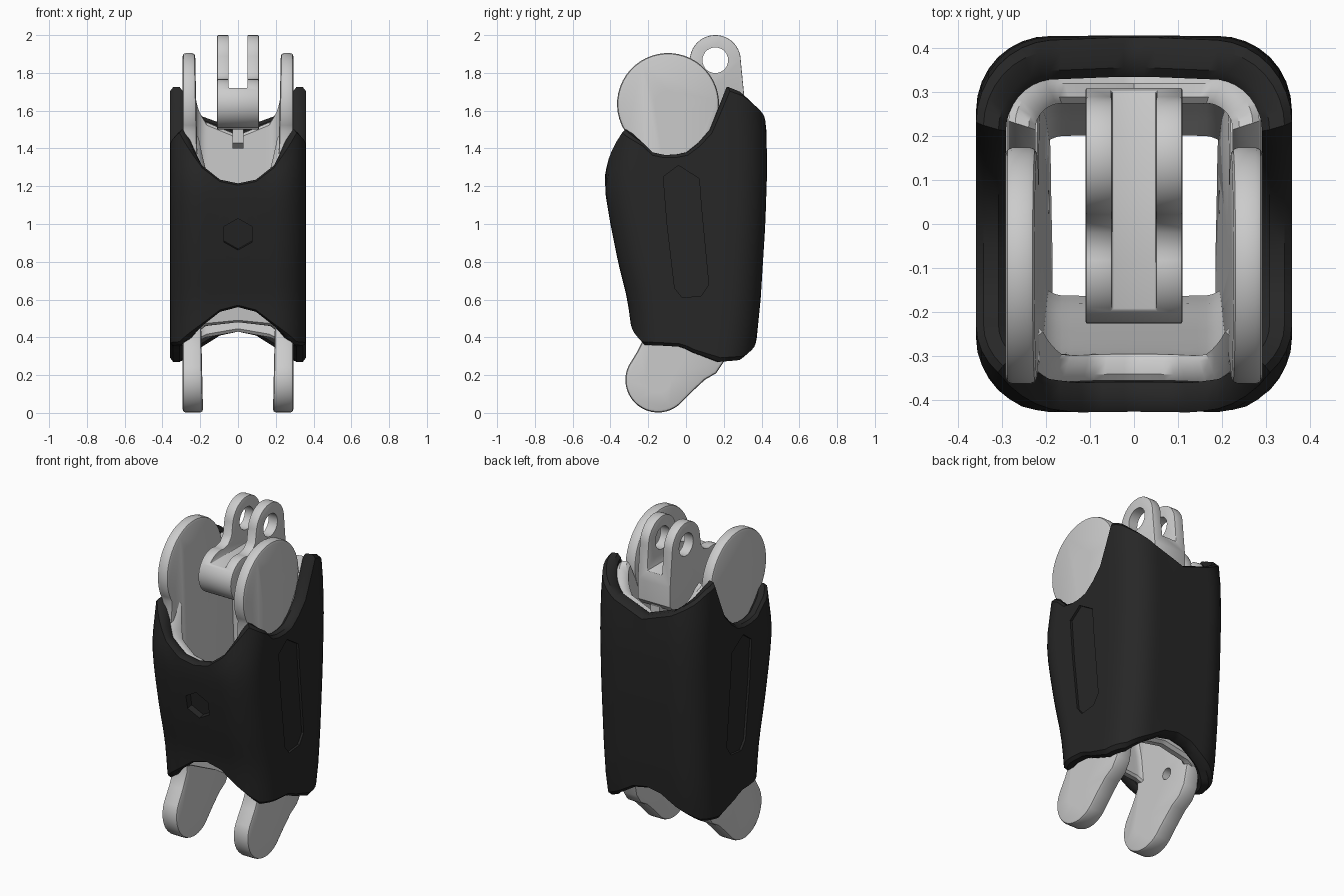
import bpy, bmesh
from math import sin, cos, radians, pi
from mathutils import Vector

if "Cube" in bpy.data.objects:
    bpy.data.objects.remove(bpy.data.objects["Cube"])


def interp(table, t):
    if t <= table[0][0]:
        return table[0][1]
    for (a, va), (b, vb) in zip(table, table[1:]):
        if t <= b:
            return va + (vb - va) * (t - a) / (b - a)
    return table[-1][1]


def finish(bm, name):
    bmesh.ops.recalc_face_normals(bm, faces=bm.faces[:])
    me = bpy.data.meshes.new(name)
    bm.to_mesh(me)
    bm.free()
    ob = bpy.data.objects.new(name, me)
    bpy.context.collection.objects.link(ob)
    return ob


def activate(ob):
    bpy.ops.object.select_all(action='DESELECT')
    ob.select_set(True)
    bpy.context.view_layer.objects.active = ob


def bevel(ob, width=0.016):
    m = ob.modifiers.new("bevel", 'BEVEL')
    m.width, m.segments, m.limit_method, m.angle_limit = width, 2, 'ANGLE', radians(50)
    activate(ob)
    bpy.ops.object.modifier_apply(modifier=m.name)


def cut(ob, *cutters):
    for c in cutters:
        m = ob.modifiers.new("cut", 'BOOLEAN')
        m.operation, m.object, m.solver = 'DIFFERENCE', c, 'EXACT'
        activate(ob)
        bpy.ops.object.modifier_apply(modifier=m.name)


def smooth(ob):
    activate(ob)
    bpy.ops.object.shade_smooth_by_angle(angle=radians(35))


helpers = []


def helper(ob):
    ob.hide_render = True
    helpers.append(ob)
    return ob


def cylinder(name, loc, axis, r, length, n=28):
    bm = bmesh.new()
    bmesh.ops.create_cone(bm, cap_ends=True, segments=n, radius1=r, radius2=r, depth=length)
    rot = Vector(axis).to_track_quat('Z', 'Y').to_matrix()
    for v in bm.verts:
        v.co = rot @ v.co + Vector(loc)
    return finish(bm, name)


def prism(name, profile, x0, x1):
    """Extrude a (y, z) profile between two x values."""
    bm = bmesh.new()
    f = bm.faces.new([bm.verts.new((x0, y, z)) for y, z in profile])
    ext = bmesh.ops.extrude_face_region(bm, geom=[f])
    for v in ext['geom']:
        if isinstance(v, bmesh.types.BMVert):
            v.co.x = x1
    return finish(bm, name)


def arc(cy, cz, r, a0, a1, n):
    return [(cy + r * cos(radians(a0 + (a1 - a0) * i / n)),
             cz + r * sin(radians(a0 + (a1 - a0) * i / n))) for i in range(n + 1)]


def section(s, hw, f, b, r):
    """Half a rounded rectangle: 0-1 front, 1-2 corner, 2-3 side, 3-4 corner, 4-5 back."""
    k, t = min(int(s), 4), s - min(int(s), 4)
    if k == 0:
        return (hw - r) * t, f
    if k == 1:
        return hw - r + r * sin(t * pi / 2), f + r - r * cos(t * pi / 2)
    if k == 2:
        return hw, f + r + (b - f - 2 * r) * t
    if k == 3:
        return hw - r + r * cos(t * pi / 2), b - r + r * sin(t * pi / 2)
    return (hw - r) * (1 - t), b


def shell(name, top, bottom, outer, inner, per=8, rows=12):
    """Hollow tube whose rim heights follow the tables around the section."""
    loop = [(0.015 + 0.97 * i / rows, 0.0) for i in range(rows + 1)] + [(1, 0.25), (1, 0.75)]
    loop += [(t, 1 - w) for t, w in reversed(loop[:rows + 1])] + [(0, 0.75), (0, 0.25)]
    bm, cols = bmesh.new(), []
    for i in range(10 * per):
        u = i / per
        s, side = (u, 1) if u <= 5 else (10 - u, -1)
        zt, zb = interp(top, s), interp(bottom, s)
        col = []
        for t, w in loop:
            z = zb + (zt - zb) * t
            p, q = section(s, *outer(z)), section(s, *inner(z))
            col.append(bm.verts.new((side * (p[0] + (q[0] - p[0]) * w), p[1] + (q[1] - p[1]) * w, z)))
        cols.append(col)
    n = len(loop)
    for i, a in enumerate(cols):
        b = cols[(i + 1) % len(cols)]
        for j in range(n):
            bm.faces.new((a[j], b[j], b[(j + 1) % n], a[(j + 1) % n]))
    return finish(bm, name)


FRONT = [(0.3, -0.275), (0.45, -0.29), (0.6, -0.31), (0.8, -0.36), (1.0, -0.40), (1.15, -0.425), (1.25, -0.43), (1.5, -0.385)]
BACK = [(0.27, 0.35), (0.4, 0.375), (0.6, 0.395), (1.0, 0.42), (1.3, 0.43), (1.5, 0.425), (1.72, 0.40)]
LINER_BACK = [(0.3, 0.24), (0.7, 0.31), (1.0, 0.335), (1.6, 0.335)]
TOP = [(0, 1.215), (0.5, 1.235), (1, 1.31), (1.5, 1.5), (2, 1.43), (2.12, 1.38), (2.31, 1.36), (2.5, 1.38),
       (2.7, 1.46), (2.84, 1.57), (2.94, 1.70), (3, 1.725), (3.25, 1.70), (3.5, 1.65), (4, 1.57), (5, 1.5)]
BOTTOM = [(0, 0.56), (0.5, 0.535), (1, 0.46), (1.5, 0.36), (2, 0.355), (2.3, 0.35), (2.5, 0.32),
          (2.7, 0.30), (3, 0.27), (3.5, 0.28), (4, 0.35), (4.5, 0.41), (5, 0.43)]
LINER_BOTTOM = [(0, 0.48), (1, 0.46), (1.5, 0.42), (2, 0.40), (3, 0.35), (4, 0.40), (5, 0.43)]

# Shared cutters
side_hole = helper(cylinder("side_hole_cutter", (0, -0.05, 1.13), (1, 0, 0), 0.045, 1, 16))
pivot_hole = helper(cylinder("pivot_hole_cutter", (0, -0.097, 1.637), (1, 0, 0), 0.07, 1))
lug_hole = helper(cylinder("lug_hole_cutter", (0, -0.148, 0.18), (1, 0, 0), 0.07, 1))
small_hole = helper(cylinder("small_hole_cutter", (0, 0.05, 0.4), (1, 0, 0), 0.035, 0.64, 16))

# Dark outer sleeve
sleeve = shell("outer_sleeve", TOP, BOTTOM,
               lambda z: (0.36, interp(FRONT, z), interp(BACK, z), 0.17),
               lambda z: (0.292, interp(FRONT, z) + 0.068, interp(BACK, z) - 0.09, 0.10))
black = bpy.data.materials.new("dark_sleeve")
black.diffuse_color = (0.02, 0.02, 0.02, 1)
black.use_nodes = True
black.node_tree.nodes["Principled BSDF"].inputs["Base Color"].default_value = black.diffuse_color
sleeve.data.materials.append(black)

# Shallow side panels, round front dish and hex socket
panel = [(-0.12, 1.25), (-0.04, 1.31), (0.07, 1.24), (0.08, 1.1), (0.12, 0.68),
         (0.08, 0.62), (-0.02, 0.61), (-0.06, 0.66), (-0.1, 1.0)]
panels = [helper(prism("panel_cutter", panel, s * 0.346, s * 0.45)) for s in (1, -1)]
normal = Vector((0, -1, -0.17)).normalized()
spot = Vector((0, -0.39, 0.945))
dish = helper(cylinder("dish_cutter", spot + normal * 0.088, normal, 0.13, 0.2))
socket = helper(cylinder("socket_cutter", spot + normal * 0.058, normal, 0.085, 0.2, 6))
cut(sleeve, *panels, dish, socket, side_hole)
smooth(sleeve)

# Grey liner inside the sleeve
liner = shell("inner_liner", [(s, z - 0.03) for s, z in TOP], LINER_BOTTOM,
              lambda z: (0.286, interp(FRONT, z) + 0.07, interp(LINER_BACK, z), 0.10),
              lambda z: (0.225, interp(FRONT, z) + 0.13, interp(LINER_BACK, z) - 0.06, 0.06))
cut(liner, side_hole, small_hole)
smooth(liner)

# Side plates: pivot disc on top, lug below
plate_profile = arc(-0.095, 1.635, 0.27, -40, 212, 34)
plate_profile += [(-0.33, 1.4), (-0.34, 1.2), (-0.29, 0.85), (-0.22, 0.55), (-0.21, 0.42), (-0.255, 0.33)]
plate_profile += arc(-0.148, 0.175, 0.173, 155, 310, 18)
plate_profile += [(0.03, 0.11), (0.10, 0.175), (0.16, 0.21), (0.20, 0.27), (0.25, 0.5),
                  (0.3, 0.9), (0.3, 1.3), (0.2, 1.42)]
for s, label in ((1, "right"), (-1, "left")):
    plate = prism("side_plate_" + label, plate_profile, s * 0.19, s * 0.293)
    for v in plate.data.vertices:
        if abs(v.co.x) < 0.2:
            v.co.x = s * (0.185 + 0.022 * v.co.z)
    bevel(plate)
    cut(plate, pivot_hole, lug_hole, side_hole, small_hole)
    smooth(plate)

# Forked knuckle between the discs
knuckle_profile = arc(-0.097, 1.637, 0.13, 75, 285, 24)
knuckle_profile += [(0.1, 1.5), (0.27, 1.5), (0.31, 1.54), (0.31, 1.66)]
knuckle_profile += arc(0.155, 1.865, 0.135, 0, 170, 20)
knuckle_profile += [(0.01, 1.81), (-0.02, 1.775)]
knuckle = prism("forked_knuckle", knuckle_profile, -0.11, 0.11)
slot = helper(prism("slot_cutter", [(-0.5, 1.72), (0.6, 1.72), (0.6, 2.2), (-0.5, 2.2)], -0.05, 0.05))
fork_hole = helper(cylinder("fork_hole_cutter", (0, 0.155, 1.867), (1, 0, 0), 0.068, 1))
cut(knuckle, slot)
bevel(knuckle, 0.012)
cut(knuckle, fork_hole, pivot_hole)
smooth(knuckle)

# Small rib under the knuckle
prism("knuckle_rib", [(0.16, 1.52), (0.16, 1.43), (0.2, 1.4), (0.3, 1.4), (0.3, 1.52)], -0.03, 0.03)

for h in helpers:
    bpy.data.objects.remove(h, do_unlink=True)
